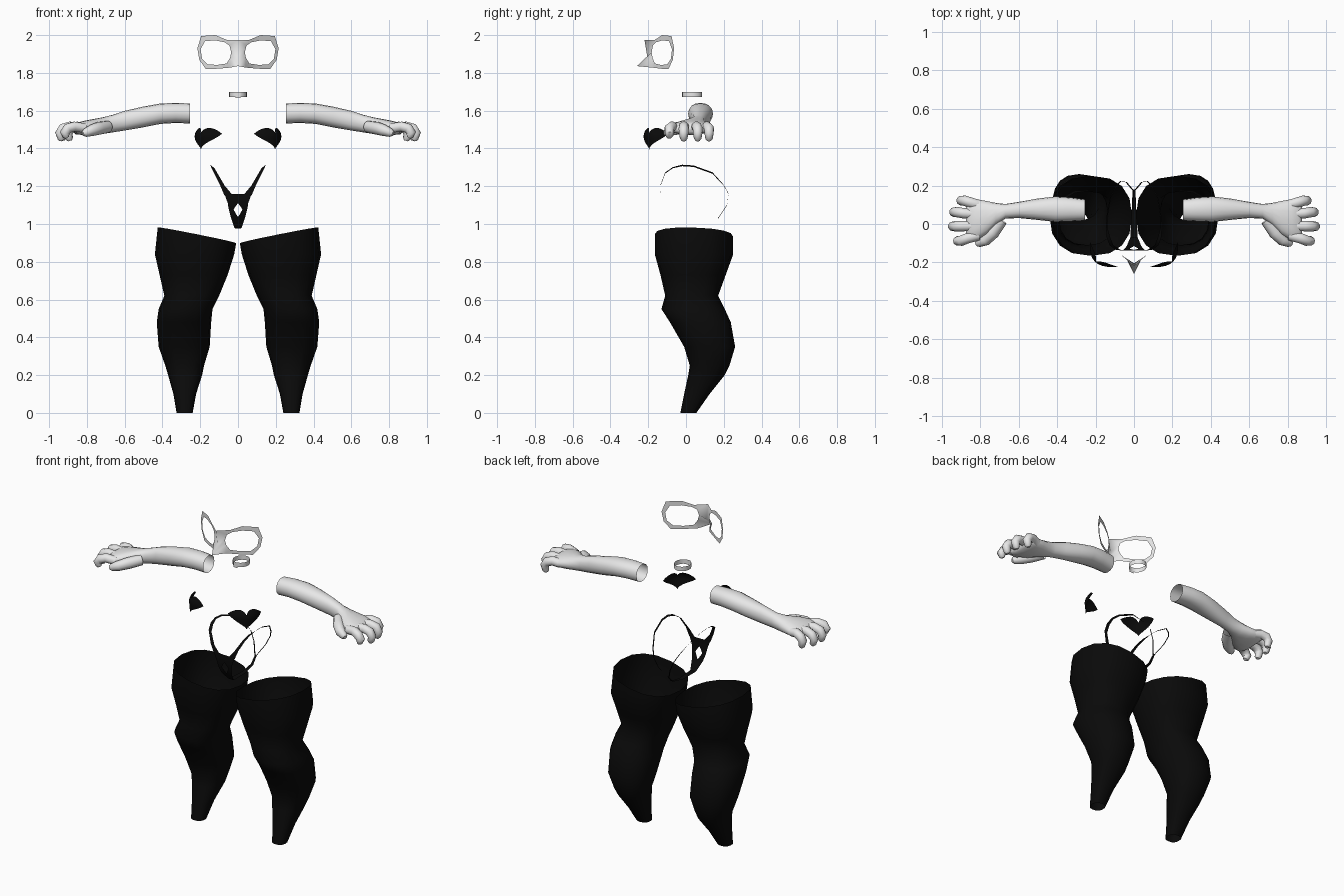
import bpy, bmesh, math
from mathutils import Vector


def material(name, v):
    m = bpy.data.materials.new(name)
    m.diffuse_color = (v, v, v, 1)
    return m


BLACK = material("black_cloth", 0.003)
PALE = material("pale_grey", 0.8)


def finish(name, verts, faces, mat, angle=50):
    me = bpy.data.meshes.new(name)
    me.from_pydata([tuple(v) for v in verts], [], faces)
    bm = bmesh.new()
    bm.from_mesh(me)
    bmesh.ops.remove_doubles(bm, verts=bm.verts, dist=0.0005)
    bmesh.ops.recalc_face_normals(bm, faces=bm.faces)
    bm.to_mesh(me)
    bm.free()
    me.materials.append(mat)
    ob = bpy.data.objects.new(name, me)
    bpy.context.collection.objects.link(ob)
    bpy.ops.object.select_all(action='DESELECT')
    ob.select_set(True)
    bpy.context.view_layer.objects.active = ob
    bpy.ops.object.shade_smooth_by_angle(angle=math.radians(angle))
    return ob


def mirror(ob):
    ob.modifiers.new("mirror", 'MIRROR').use_clip = True
    return ob


def loft(name, rings, mat, closed=True, cap_end=False, angle=50):
    """Skin a list of equally long point rings."""
    n = len(rings[0])
    verts = [p for r in rings for p in r]
    faces = []
    for i in range(len(rings) - 1):
        for j in range(n if closed else n - 1):
            k = (j + 1) % n
            faces.append((i * n + j, i * n + k, (i + 1) * n + k, (i + 1) * n + j))
    if cap_end:
        faces.append(tuple((len(rings) - 1) * n + j for j in range(n)))
    return finish(name, verts, faces, mat, angle)


def oval(center, a, b, n=12, power=1.0):
    c, a, b = Vector(center), Vector(a), Vector(b)
    s = lambda t: math.copysign(abs(t) ** power, t)
    return [c + a * s(math.cos(2 * math.pi * i / n)) + b * s(math.sin(2 * math.pi * i / n))
            for i in range(n)]


def finger(name, pts):
    """Rounded bent tube through (x, y, z, radius) points."""
    rings = []
    side = None
    for i, p in enumerate(pts):
        d = Vector(pts[min(i + 1, len(pts) - 1)][:3]) - Vector(pts[max(i - 1, 0)][:3])
        d.normalize()
        up = Vector((0, 0, 1)) if abs(d.z) < 0.8 else Vector((1, 0, 0))
        side = d.cross(up).normalized() if side is None else (side - d * side.dot(d)).normalized()
        rings.append(oval(p[:3], side * p[3], d.cross(side) * p[3], 10))
    tip = Vector(pts[-1][:3]) + d * pts[-1][3] * 0.6
    rings.append([tip + (v - Vector(pts[-1][:3])) * 0.55 for v in rings[-1]])
    return mirror(loft(name, rings, PALE, cap_end=True))


# Stockings: z, inner x, outer x, front y, back y
leg = [(0.94, 0.01, 0.425, -0.165, 0.25), (0.84, 0.02, 0.44, -0.165, 0.25),
       (0.73, 0.055, 0.415, -0.135, 0.21), (0.62, 0.10, 0.39, -0.11, 0.17),
       (0.55, 0.135, 0.42, -0.13, 0.205), (0.48, 0.142, 0.43, -0.085, 0.237),
       (0.35, 0.15, 0.42, -0.01, 0.26), (0.25, 0.18, 0.385, 0.02, 0.23),
       (0.20, 0.19, 0.37, 0.012, 0.205), (0.10, 0.222, 0.342, -0.01, 0.125),
       (0.0, 0.24, 0.325, -0.03, 0.055)]
rings = []
for i, (z, x0, x1, y0, y1) in enumerate(leg):
    ring = oval(((x0 + x1) / 2, (y0 + y1) / 2, z), ((x1 - x0) / 2, 0, 0), (0, (y1 - y0) / 2, 0), 16, 0.85)
    if i == 0:
        for v in ring:  # slanted top hem
            v.z += 0.2 * (v.x - 0.22) - 0.03 * (v.y - 0.04)
    rings.append(ring)
mirror(loft("stocking", rings, BLACK))

# Glove sleeve and palm: x, y, half width, z, half height
arm = [(0.255, 0.073, 0.055, 1.585, 0.053), (0.33, 0.076, 0.062, 1.588, 0.053),
       (0.41, 0.077, 0.066, 1.584, 0.054), (0.50, 0.077, 0.056, 1.567, 0.055),
       (0.60, 0.073, 0.042, 1.547, 0.052), (0.67, 0.066, 0.038, 1.53, 0.046),
       (0.72, 0.052, 0.058, 1.52, 0.044), (0.77, 0.032, 0.088, 1.513, 0.042),
       (0.82, 0.022, 0.107, 1.508, 0.037), (0.86, 0.02, 0.105, 1.505, 0.030),
       (0.875, 0.02, 0.09, 1.505, 0.015)]
mirror(loft("glove", [oval((x, y, z), (0, w, 0), (0, 0, h), 16, 0.9) for x, y, w, z, h in arm],
            PALE, cap_end=True))

# Glove fingers: base y, tip y, reach
for i, (y0, y1, x) in enumerate([(0.10, 0.122, 0.925), (0.05, 0.062, 0.962),
                                 (-0.01, -0.012, 0.968), (-0.06, -0.088, 0.942)]):
    lift = 0.015 if i == 3 else 0
    finger("finger_%d" % (i + 1),
           [(0.81, y0, 1.507, 0.026), (x - 0.075, (y0 + y1) / 2, 1.516, 0.027),
            (x - 0.04, y1, 1.506, 0.027), (x - 0.024, y1, 1.482, 0.025),
            (x - 0.032, y1, 1.452 + lift, 0.020)])
finger("thumb", [(0.69, 0.02, 1.515, 0.032), (0.735, -0.045, 1.507, 0.034),
                 (0.775, -0.085, 1.495, 0.030), (0.81, -0.10, 1.482, 0.022)])

# Eye mask: strip between outer outline and eye opening
outer = [(0, 1.975), (0.06, 1.975), (0.12, 2.0), (0.195, 1.995), (0.215, 1.93), (0.205, 1.87),
         (0.17, 1.82), (0.11, 1.822), (0.04, 1.828), (0, 1.836), (0, 1.885)]
inner = [(0.045, 1.945), (0.07, 1.962), (0.12, 1.972), (0.175, 1.968), (0.198, 1.925), (0.19, 1.875),
         (0.16, 1.845), (0.11, 1.842), (0.06, 1.85), (0.042, 1.88), (0.036, 1.91)]


def mask_point(x, z):
    y = -0.205 + 0.66 * x
    near = max(0, 1 - x / 0.04)
    y -= near * (0.055 * max(0, 1 - abs(z - 1.836) / 0.04) + 0.015 * max(0, (z - 1.9) / 0.075))
    return Vector((x, y, z))


mirror(loft("eye_mask", [[mask_point(*p) for p in outer + outer[:1]],
                         [mask_point(*p) for p in inner + inner[:1]]], PALE, closed=False))

# Choker band with a small front tag
loft("choker", [oval((0, 0.033, z), (0.047, 0, 0), (0, 0.053, 0), 20) for z in (1.672, 1.70)], PALE)
loft("choker_tag", [[Vector((x, -0.023, z)) for x in (-0.014, 0.014)] for z in (1.667, 1.698)],
     PALE, closed=False)

# Heart patches wrapped round a curved form
N = 32


def heart_point(t, s):
    u = s * math.sin(t) ** 3
    v = s * (13 * math.cos(t) - 5 * math.cos(2 * t) - 2 * math.cos(3 * t) - math.cos(4 * t)) / 17
    th = math.pi / 4 * (1 - u)
    k = 1 - 0.30 * max(0, v) ** 2 - 0.04 * max(0, -v)
    return Vector((0.085 + 0.145 * k * math.cos(th) ** 0.65,
                   -0.095 - 0.13 * k * math.sin(th) ** 0.65, 1.462 + 0.067 * v))


mirror(loft("heart_patch", [[heart_point(2 * math.pi * i / N, s) for i in range(N)]
                            for s in (1, 0.75, 0.5, 0.25, 0.0)], BLACK))


# Brief: flat straps as ribbons of (centre, half width vector)
def ribbon(name, rows):
    return loft(name, [[Vector(c) - Vector(w), Vector(c) + Vector(w)] for c, w in rows],
                BLACK, closed=False)


mirror(ribbon("front_strap", [((0.142, -0.02, 1.31), (0.004, 0, 0.004)),
                              ((0.133, -0.07, 1.298), (0.009, 0, 0.003)),
                              ((0.118, -0.11, 1.27), (0.010, 0, 0.003)),
                              ((0.083, -0.135, 1.205), (0.013, 0, 0.003)),
                              ((0.048, -0.137, 1.15), (0.024, 0, 0.002))]))
mirror(ribbon("back_strap", [((0.142, -0.02, 1.31), (0.004, 0, 0.004)),
                             ((0.14, 0.04, 1.306), (0.003, 0, 0.004)),
                             ((0.122, 0.14, 1.27), (0.003, 0, 0.004)),
                             ((0.09, 0.20, 1.205), (0.004, 0, 0.002)),
                             ((0.068, 0.225, 1.16), (0.004, 0, 0.002)),
                             ((0.04, 0.217, 1.10), (0.004, 0, 0.002)),
                             ((0.0, 0.17, 1.03), (0.004, 0, 0.002))]))
ribbon("seat_string", [((0, 0.18, 1.04), (0.006, 0, 0)), ((0, 0.14, 0.995), (0.009, 0, 0)),
                       ((0, 0.05, 0.976), (0.013, 0, 0)), ((0, -0.07, 0.98), (0.019, 0, 0))])

# Front panel with a heart opening: z, y, inner x, outer x
panel = [(1.16, -0.137, 0, 0.072), (1.11, -0.135, 0, 0.054), (1.085, -0.130, 0.0, 0.05),
         (1.095, -0.132, 0.012, 0.052), (1.075, -0.128, 0.024, 0.048), (1.035, -0.115, 0, 0.038),
         (0.98, -0.07, 0, 0.019)]
panel.pop(2)
mirror(loft("front_panel", [[Vector((a, y, z)), Vector((b, y, z))] for z, y, a, b in panel],
            BLACK, closed=False))
